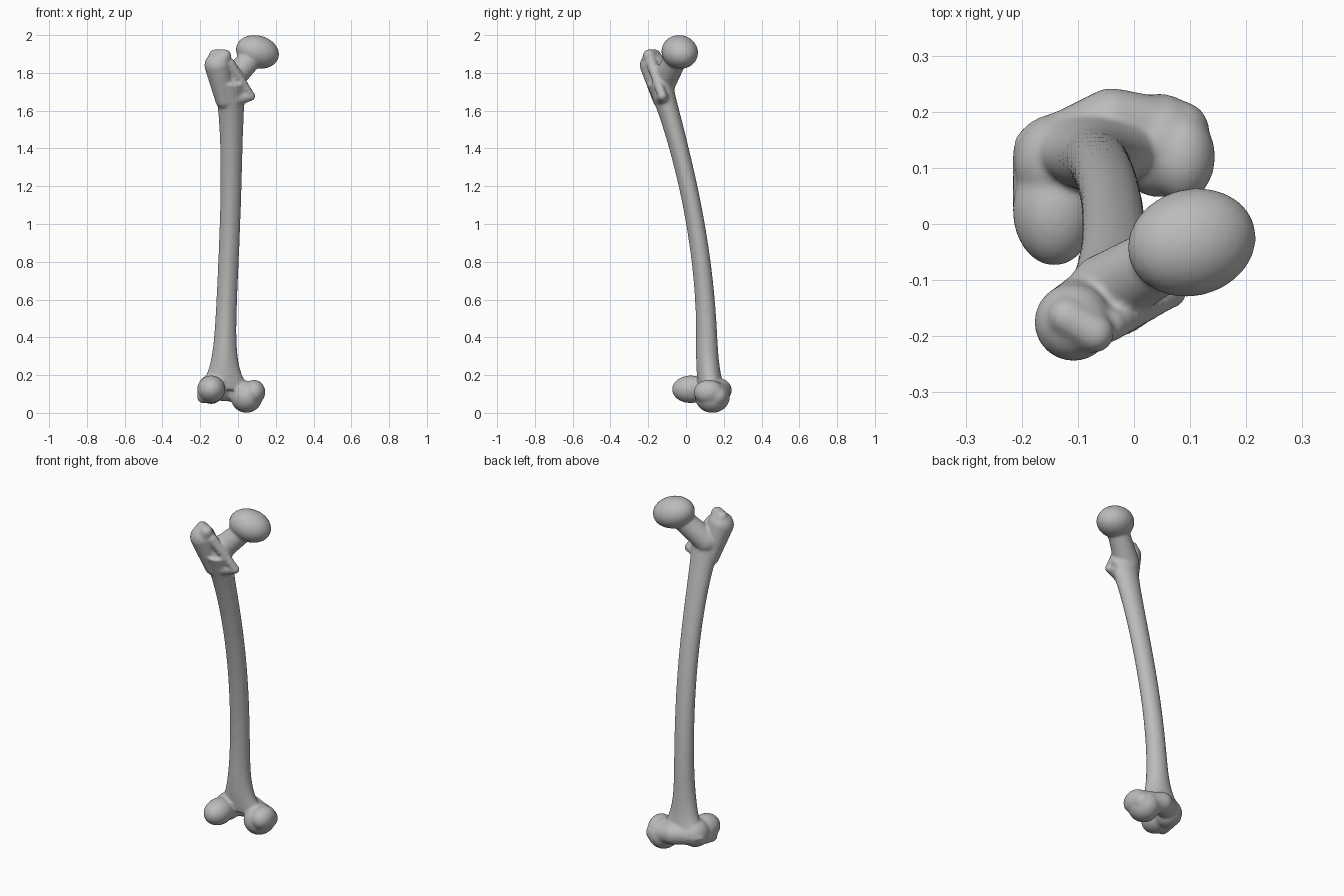
import bpy, bmesh, math
from mathutils import Matrix, Vector, Euler

cube = bpy.data.objects.get("Cube")
if cube:
    bpy.data.objects.remove(cube, do_unlink=True)

shell = bmesh.new()


def blob(center, radii, tilt=(0, 0, 0)):
    """Add an ellipsoid, tilted in radians."""
    turn = Euler(tilt).to_matrix().to_4x4()
    place = Matrix.Translation(center) @ turn @ Matrix.Diagonal((*radii, 1))
    bmesh.ops.create_uvsphere(shell, u_segments=24, v_segments=14, radius=1, matrix=place)


def limb(start, end, start_radius, end_radius, steps=9):
    """Add a tapering rounded limb between two points."""
    for step in range(steps):
        along = step / (steps - 1)
        radius = start_radius + (end_radius - start_radius) * along
        blob(start.lerp(end, along), (radius, radius, radius))


def shaft_ring(height, sides=24):
    """Add one level ring of the bowed shaft, which widens towards both ends."""
    knee_flare = math.exp(1 - height * 10)
    hip_flare = math.exp(height * 5 - 8.7)
    bow = max(height - 0.4, 0) ** 1.8
    center_x = -0.055 - 0.02 * math.cos(math.pi * height / 1.4)
    center_y = 0.11 - 0.145 * bow + 0.04 * knee_flare
    width = 0.054 + 0.11 * knee_flare + 0.03 * hip_flare
    depth = 0.046 + 0.03 * math.exp(-height / 0.3) + 0.02 * hip_flare
    ring = []
    for side in range(sides):
        angle = math.tau * side / sides
        ridge = 1 + 0.1 * max(0, -math.sin(angle)) ** 8
        x = center_x + width * math.cos(angle)
        y = center_y + depth * ridge * math.sin(angle)
        ring.append(shell.verts.new((x, y, height)))
    return ring


# Shaft
lowest, highest, levels = 0.12, 1.74, 40
rings = [shaft_ring(lowest + (highest - lowest) * level / levels)
         for level in range(levels + 1)]
for below, above in zip(rings, rings[1:]):
    for side in range(len(below)):
        following = (side + 1) % len(below)
        shell.faces.new((below[side], below[following], above[following], above[side]))
shell.faces.new(list(reversed(rings[0])))
shell.faces.new(rings[-1])

# Ball head and the neck that carries it
head = Vector((0.103, -0.033, 1.911))
neck_base = Vector((-0.05, -0.12, 1.75))
blob(head, radii=(0.118, 0.096, 0.087), tilt=(0, 0.26, 0.26))
limb(neck_base, neck_base.lerp(head, 0.75), start_radius=0.068, end_radius=0.06)

# Greater trochanter with its blunt top edge
trochanter_base = Vector((-0.07, -0.125, 1.66))
trochanter = Vector((-0.108, -0.175, 1.84))
trochanter_edge = Vector((-0.07, -0.195, 1.89))
limb(trochanter_base, trochanter, start_radius=0.052, end_radius=0.07)
limb(trochanter, trochanter_edge, start_radius=0.06, end_radius=0.035)
limb(trochanter_edge, trochanter_edge - Vector((0.05, -0.03, 0)),
     start_radius=0.035, end_radius=0.035)

# Lesser trochanter and the crest joining the two
small_knob = Vector((0.068, -0.125, 1.677))
limb(trochanter_base.lerp(small_knob, 0.4), small_knob,
     start_radius=0.045, end_radius=0.025)
limb(small_knob, trochanter_edge.lerp(small_knob, 0.2),
     start_radius=0.024, end_radius=0.03)

# Outer condyle, reaching far to the front
outer_condyle = Vector((-0.142, 0.025, 0.125))
blob(outer_condyle, radii=(0.075, 0.1, 0.073), tilt=(0, -0.35, 0))
blob(outer_condyle + Vector((0, 0.085, 0)), radii=(0.072, 0.085, 0.078))
outer_rim = outer_condyle + Vector((-0.04, 0, -0.04))
limb(outer_rim, outer_rim + Vector((0, 0.1, 0.02)), start_radius=0.035, end_radius=0.035)

# Inner condyle, lower and rounder
inner_condyle = Vector((0.045, 0.14, 0.085))
blob(inner_condyle, radii=(0.085, 0.093, 0.085))
blob(inner_condyle + Vector((0.04, -0.02, 0.025)), radii=(0.06, 0.08, 0.065))

# Kneecap groove bridging the condyles
groove = Vector((-0.04, 0.183, 0.12))
limb(Vector((-0.15, 0.13, 0.125)), groove, start_radius=0.058, end_radius=0.06)
limb(groove, Vector((0.08, 0.165, 0.09)), start_radius=0.06, end_radius=0.055)

# Fuse everything into a single smooth bone
mesh = bpy.data.meshes.new("thigh_bone")
shell.to_mesh(mesh)
shell.free()
bone = bpy.data.objects.new("thigh_bone", mesh)
bpy.context.collection.objects.link(bone)

fuse = bone.modifiers.new("fuse", 'REMESH')
fuse.mode = 'VOXEL'
fuse.voxel_size = 0.007
fuse.use_smooth_shade = True
soften = bone.modifiers.new("soften", 'SMOOTH')
soften.factor = 0.5
soften.iterations = 10

gray = bpy.data.materials.new("bone gray")
gray.use_nodes = True
color = (0.5, 0.5, 0.5, 1)
gray.diffuse_color = color
gray.node_tree.nodes["Principled BSDF"].inputs["Base Color"].default_value = color
mesh.materials.append(gray)
